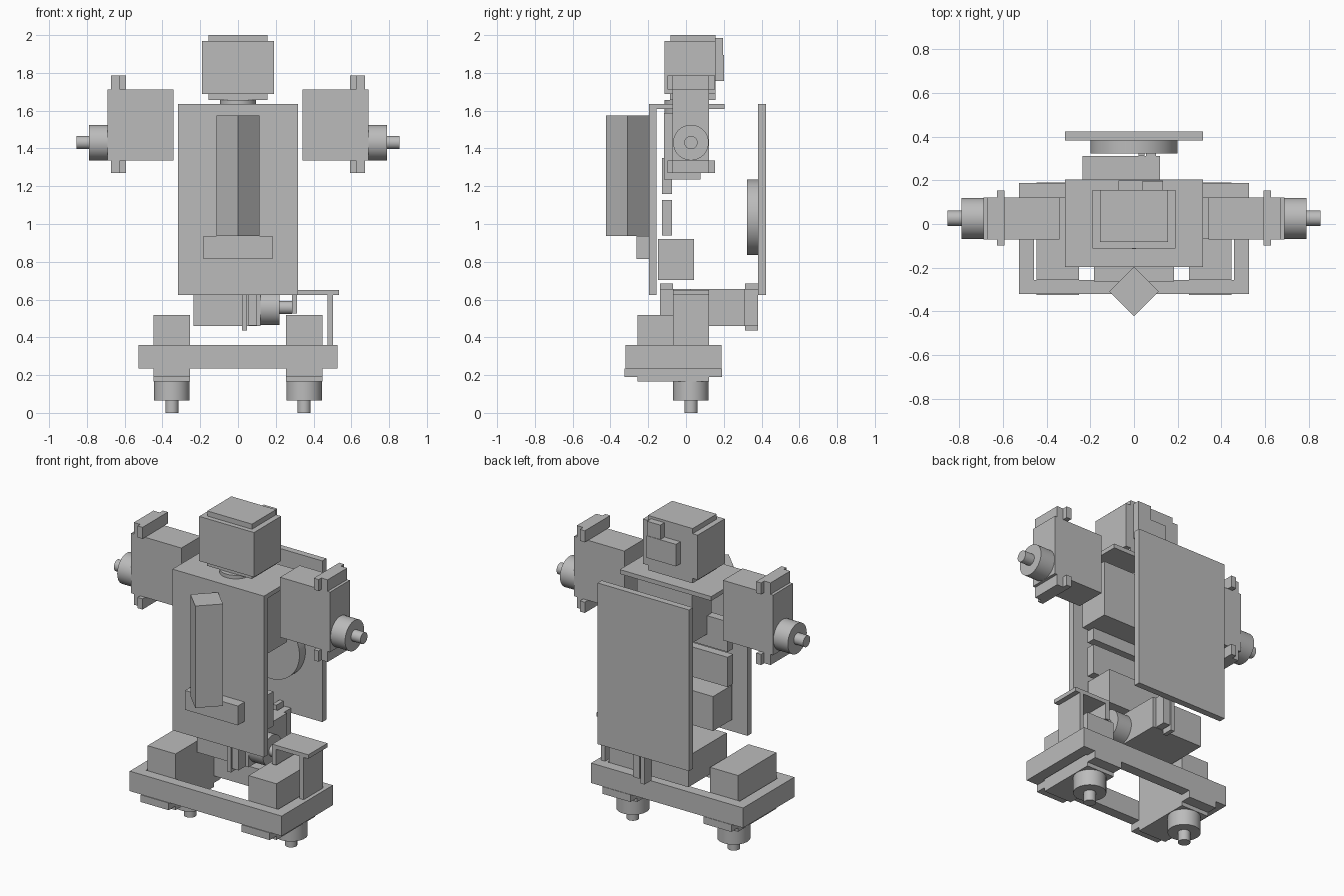
import bpy
import math
from mathutils import Vector

cube = bpy.data.objects.get("Cube")
if cube:
    bpy.data.objects.remove(cube, do_unlink=True)

grey = bpy.data.materials.new("plain grey")
grey.use_nodes = True
COLOUR = (0.5, 0.5, 0.5, 1)
grey.diffuse_color = COLOUR
grey.node_tree.nodes["Principled BSDF"].inputs["Base Color"].default_value = COLOUR


def box(name, x, y, z):
    """Box from its (low, high) range on each axis."""
    spans = (x, y, z)
    bpy.ops.mesh.primitive_cube_add(size=1, location=[(a + b) / 2 for a, b in spans])
    ob = bpy.context.object
    ob.name = name
    ob.scale = [abs(b - a) for a, b in spans]
    bpy.ops.object.transform_apply(location=False, rotation=False, scale=True)
    ob.data.materials.append(grey)
    return ob


def rod(name, start, end, radius, sides=48):
    """Cylinder between two points."""
    a, b = Vector(start), Vector(end)
    bpy.ops.mesh.primitive_cylinder_add(vertices=sides, radius=radius,
                                        depth=(b - a).length, location=(a + b) / 2)
    ob = bpy.context.object
    ob.name = name
    ob.rotation_euler = (b - a).to_track_quat('Z', 'Y').to_euler()
    ob.data.materials.append(grey)
    if sides > 4:
        bpy.ops.object.shade_smooth_by_angle(angle=math.radians(35))
    return ob


def output(name, start, axis, drum=0.1, shaft=0.065):
    """Gear drum and thin shaft at the end of a motor."""
    s, d = Vector(start), Vector(axis)
    rod(name + "_drum", s, s + d * drum, 0.094)
    if shaft:
        rod(name + "_shaft", s + d * drum, s + d * (drum + shaft), 0.035)


# Torso plates
box("front_plate", (-.317, .317), (-.196, -.156), (.625, 1.635))
box("back_plate", (-.317, .317), (.382, .423), (.625, 1.635))
box("shoulder_plate", (-.317, .317), (-.156, .203), (1.608, 1.635))
rod("back_disc", (0, .323, 1.035), (0, .382, 1.035), .2, 64)

# Chest ornament: square prism standing on a ledge
prism = rod("chest_prism", (0, -.31, .936), (0, -.31, 1.575), .113, 4)
box("chest_ledge", (-.183, .183), (-.263, -.196), (.815, .936))

# Parts between the plates
box("upper_inner_block", (-.237, .237), (-.127, -.074), (1.16, 1.35))
box("lower_inner_block", (-.237, .237), (-.127, -.074), (.94, 1.127))
box("battery_block", (-.217, .217), (-.148, .042), (.704, .92))

# Neck motor and head
box("neck_motor", (-.095, .285), (-.116, .077), (1.235, 1.587))
output("neck", (0, -.02, 1.587), (0, 0, 1), .07, 0)
box("head_base", (-.155, .155), (-.085, .156), (1.657, 1.688))
box("head", (-.19, .19), (-.113, .156), (1.688, 1.968))
box("head_cap", (-.155, .155), (-.083, .156), (1.968, 2.0))
box("head_back_post", (.04, .133), (.156, .197), (1.757, 1.985))
box("head_back_box", (-.07, .133), (.156, .2), (1.757, 1.895))

for s, side in ((1, "left"), (-1, "right")):
    def mx(a, b):
        return (min(s * a, s * b), max(s * a, s * b))

    # Arm motor, pointing outwards, with clamps above and below
    box(side + "_arm_motor", mx(.342, .69), (-.072, .122), (1.337, 1.713))
    for end, z in (("upper", (1.713, 1.785)), ("lower", (1.27, 1.337))):
        box(f"{side}_arm_{end}_clamp", mx(.594, .628), (-.098, .154), z)
        box(f"{side}_arm_{end}_flange", mx(.628, .672), (-.072, .122), z)
    output(side + "_arm", (s * .69, .026, 1.431), (s, 0, 0))

    # Leg motor, pointing down
    box(side + "_leg_motor", mx(.253, .447), (-.257, .122), (.165, .517))
    box(side + "_leg_flange", mx(.253, .447), (-.325, .19), (.19, .235))
    output(side + "_leg", (s * .35, .026, .165), (0, 0, -1))
    box(side + "_frame_rail", mx(.458, .527), (-.32, .187), (.235, .36))

# Cross bars of the leg frame
box("front_frame_bar", (-.458, .458), (-.32, -.257), (.235, .36))
box("rear_frame_bar", (-.458, .458), (.122, .187), (.235, .36))

# Waist motor, pointing left, with clamps front and back
box("waist_motor", (-.235, .12), (-.068, .312), (.46, .655))
for end, y in (("front", (-.137, -.068)), ("rear", (.312, .382))):
    box(f"waist_{end}_clamp", (.02, .047), y, (.435, .685))
    box(f"waist_{end}_flange", (.055, .1), y, (.462, .655))
output("waist", (.12, .026, .558), (1, 0, 0))

# Bracket joining the waist motor to the leg frame
Y = (-.068, .122)
box("bracket_top", (.285, .535), Y, (.625, .65))
box("bracket_inner_leg", (.285, .312), Y, (.525, .625))
box("bracket_outer_leg", (.475, .503), Y, (.36, .625))
